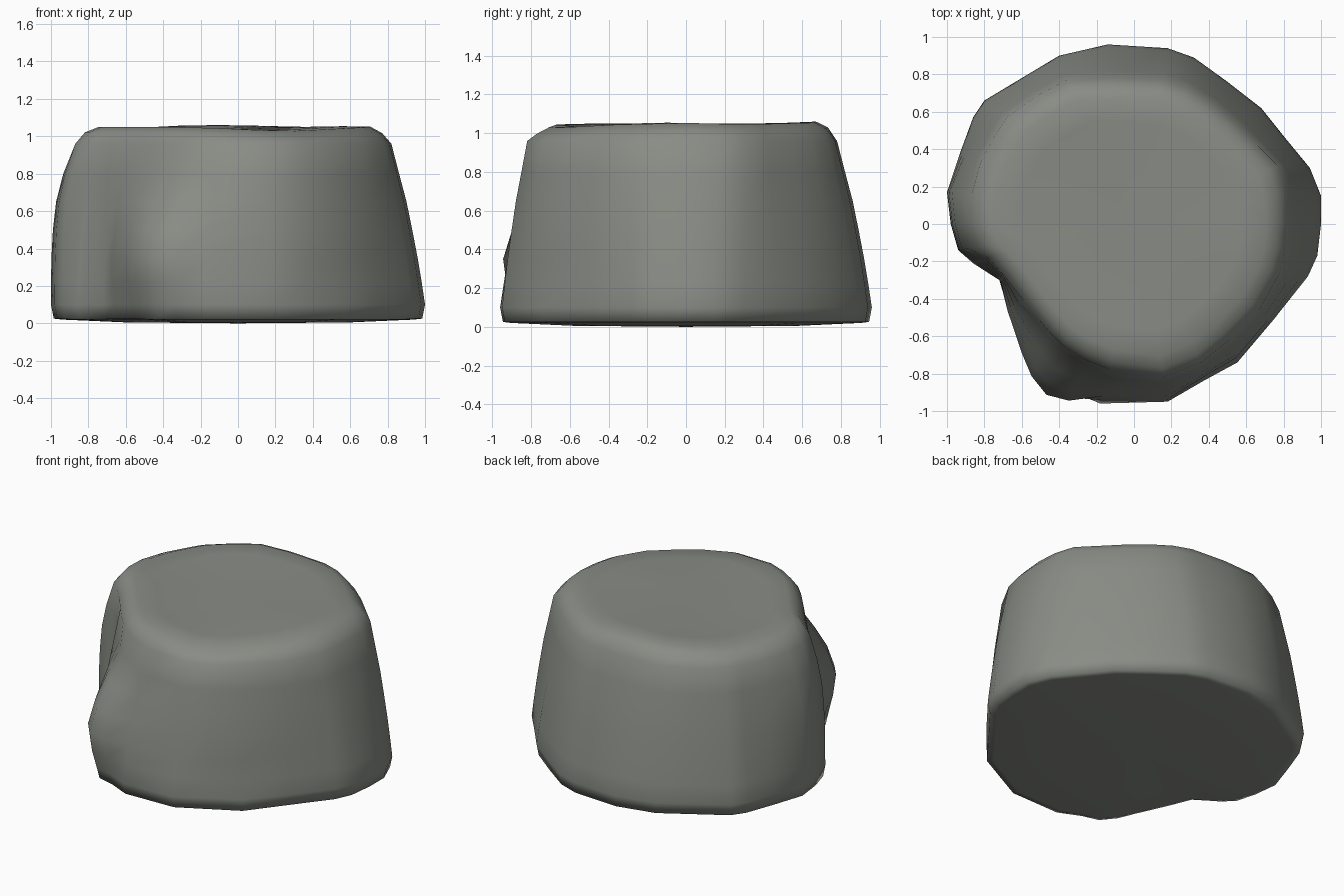
import bpy
import bmesh
import math
from mathutils import Vector

default_cube = bpy.data.objects.get("Cube")
if default_cube:
    bpy.data.objects.remove(default_cube, do_unlink=True)


def make_material(name, colour):
    material = bpy.data.materials.new(name)
    material.use_nodes = True
    material.diffuse_color = colour
    material.node_tree.nodes["Principled BSDF"].inputs["Base Color"].default_value = colour
    return material


# Boulder outlines, counterclockwise: foot x, foot y, shoulder x, shoulder y
OUTLINE = [
    (1, 0, .82, .02), (1, .15, .81, .17), (.94, .3, .77, .31), (.8, .47, .66, .42),
    (.68, .62, .54, .54), (.5, .76, .41, .65), (.32, .89, .28, .73), (.18, .94, .15, .77),
    (-.14, .96, -.12, .78), (-.4, .9, -.36, .77), (-.6, .78, -.53, .68),
    (-.8, .66, -.68, .57), (-.86, .57, -.74, .48), (-.93, .38, -.82, .33),
    (-1, .17, -.87, .15), (-.98, 0, -.87, 0), (-.94, -.14, -.84, -.12),
    (-.86, -.21, -.78, -.18), (-.72, -.3, -.69, -.28), (-.7, -.48, -.59, -.41),
    (-.6, -.7, -.51, -.51), (-.55, -.82, -.45, -.58), (-.47, -.92, -.38, -.65),
    (-.35, -.95, -.27, -.72), (-.18, -.96, -.13, -.78), (.18, -.95, .16, -.82),
    (.37, -.85, .36, -.74), (.56, -.75, .51, -.62), (.74, -.52, .67, -.46),
    (.93, -.28, .78, -.26), (.98, -.17, .81, -.13),
]
FOOT = [Vector(p[:2]) for p in OUTLINE]
SHOULDER = [Vector(p[2:]) for p in OUTLINE]

# Each level: height, blend from foot to shoulder, overall scale
LEVELS = [
    (.005, 0, .6), (.02, 0, .94), (.025, 0, .985), (.1, 0, 1), (.22, .1, 1),
    (.35, .22, 1), (.5, .38, 1), (.65, .55, 1), (.8, .77, 1), (.96, 1, 1),
    (1.02, 1, .94), (1.05, 1, .86), (1.045, 1, .7), (1.04, 1, .35),
]


def smoothstep(value):
    value = min(1, max(0, value))
    return value * value * (3 - 2 * value)


def make_ring(bm, height, blend, scale):
    ring = []
    for foot, shoulder in zip(FOOT, SHOULDER):
        flank = foot.x < -.85 and -.2 < foot.y < .3
        bump = foot.x < -.3 and foot.y < -.6
        lean = blend
        if flank:
            # The right flank stays upright, then rolls over near the top
            lean = blend ** 2.6
        elif bump:
            # The front bump stands out low down and fades into the body
            lean = smoothstep((blend - .15) / .75)
        point = foot.lerp(shoulder, lean) * scale
        # The bump and the notch beside it are undercut at the ground
        if foot.x < -.3 and foot.y < -.4:
            point *= 1 - .06 * smoothstep((.35 - height) / .3)
        # Shallow chip low on the front
        chip = math.exp(-((point.x - .48) ** 2 + (height - .2) ** 2) / .02)
        if point.y < 0 and scale == 1:
            point *= 1 - .03 * chip
        # Gentle unevenness of the crown, dropping towards the front left
        lift = 0
        if height > 1:
            lift = .01 * math.sin(4 * point.x + 3 * point.y)
            lift -= .06 * max(0, point.x - point.y - .7)
        ring.append(bm.verts.new((point.x, point.y, height + lift)))
    return ring


def build_boulder():
    bm = bmesh.new()
    rings = [make_ring(bm, *level) for level in LEVELS]
    count = len(OUTLINE)
    # Bridge the levels into walls
    for lower, upper in zip(rings, rings[1:]):
        for i in range(count):
            j = (i + 1) % count
            bm.faces.new((lower[i], lower[j], upper[j], upper[i]))
    # Close the underside and crown with fans
    for ring, height in ((rings[0], 0), (rings[-1], 1.04)):
        centre = bm.verts.new((0, 0, height))
        for i in range(count):
            bm.faces.new((ring[i], ring[(i + 1) % count], centre))
    bmesh.ops.recalc_face_normals(bm, faces=bm.faces)
    mesh = bpy.data.meshes.new("boulder")
    bm.to_mesh(mesh)
    bm.free()
    boulder = bpy.data.objects.new("boulder", mesh)
    bpy.context.collection.objects.link(boulder)
    return boulder


boulder = build_boulder()
boulder.data.materials.append(make_material("stone grey", (.25, .265, .235, 1)))
bpy.ops.object.select_all(action="DESELECT")
boulder.select_set(True)
bpy.context.view_layer.objects.active = boulder
bpy.ops.object.shade_smooth_by_angle(angle=math.radians(100))
